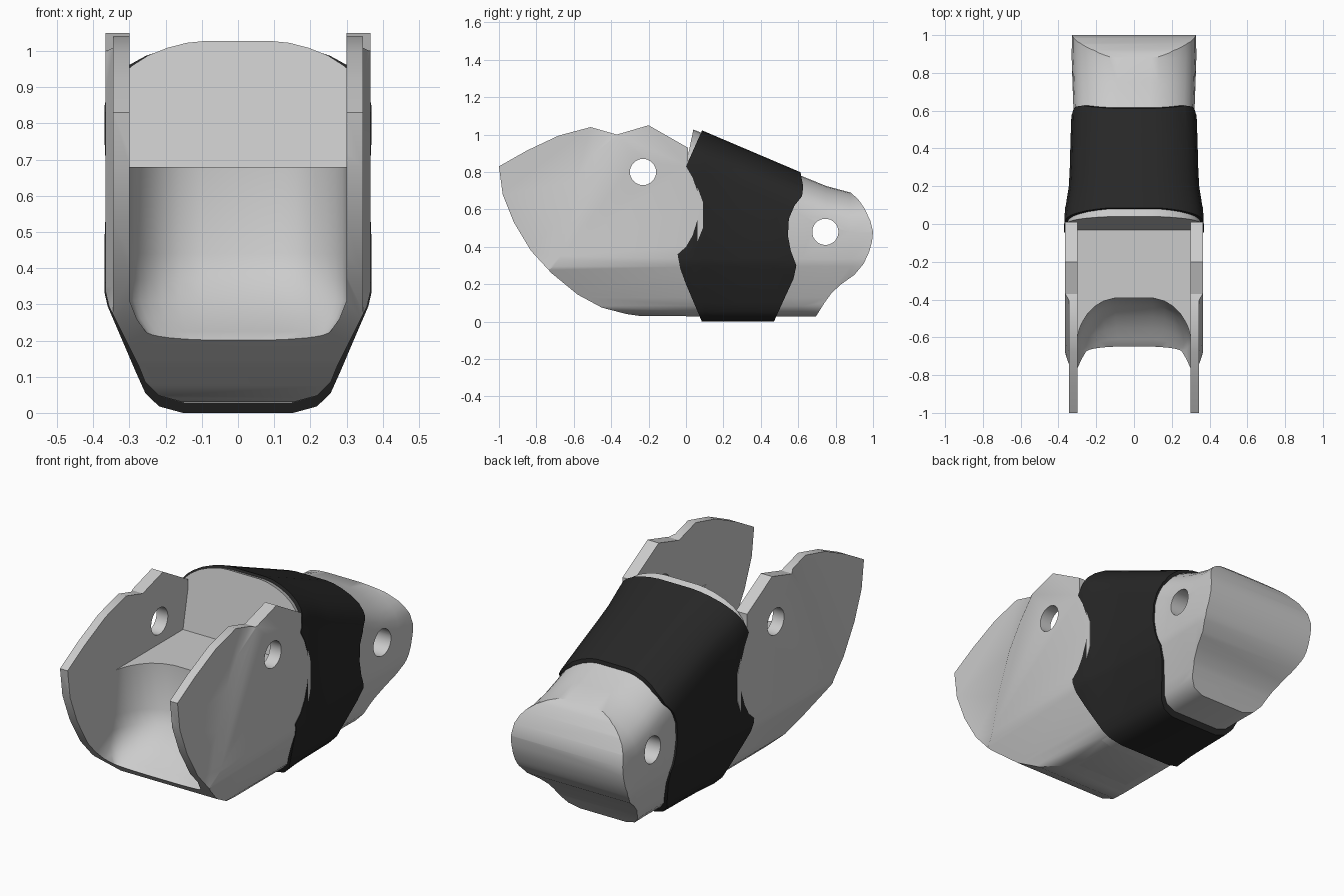
import bpy, bmesh, math

if "Cube" in bpy.data.objects:
    bpy.data.objects.remove(bpy.data.objects["Cube"])


def loft(name, rings):
    """Closed solid skinned over rings of equal point count."""
    bm = bmesh.new()
    vs = [[bm.verts.new(p) for p in r] for r in rings]
    n = len(rings[0])
    for a, b in zip(vs, vs[1:]):
        for i in range(n):
            bm.faces.new((a[i], a[(i + 1) % n], b[(i + 1) % n], b[i]))
    bm.faces.new(vs[0])
    bm.faces.new(vs[-1])
    bmesh.ops.recalc_face_normals(bm, faces=bm.faces)
    me = bpy.data.meshes.new(name)
    bm.to_mesh(me)
    bm.free()
    ob = bpy.data.objects.new(name, me)
    bpy.context.collection.objects.link(ob)
    return ob


def prism(profile, x0=-0.6, x1=0.6, shift=0.0):
    """Side profile (y, z) extruded along x; shift slides the far end in y."""
    return loft("cutter", [[(x0, y, z) for y, z in profile],
                           [(x1, y + shift, z) for y, z in profile]])


def boolean(ob, cutter, op):
    cutter.hide_render = True
    m = ob.modifiers.new("cut", 'BOOLEAN')
    m.operation, m.object, m.solver = op, cutter, 'EXACT'
    bpy.context.view_layer.objects.active = ob
    bpy.ops.object.modifier_apply(modifier=m.name)
    bpy.data.objects.remove(cutter)


def pin_hole(ob, y, z, r=0.07):
    boolean(ob, prism([(y + r * math.cos(i * math.tau / 32), z + r * math.sin(i * math.tau / 32))
                       for i in range(32)]), 'DIFFERENCE')


def section(y, w, top, bot, rounded=True):
    """Cross-section with tapered belly and optional rounded shoulders."""
    half = [(.42, bot), (.6, bot + .018), (.7, bot + .055), (.75, bot + .1),
            (.975, .295), (1, .335)]
    if rounded:
        half += [(1, top - .21), (.97, top - .145), (.91, top - .105), (.83, top - .075),
                 (.7, top - .043), (.55, top - .02), (.4, top - .005), (.27, top)]
    else:
        half += [(1, top)]
    return [(w * x, y, z) for x, z in half] + [(-w * x, y, z) for x, z in reversed(half)]


# Front yoke: belly section trimmed to the cheek outline
yoke = loft("front_yoke", [section(y, .366, 1.3, .03, False) for y in (-1.1, .3)])
boolean(yoke, prism([
    (-1, .83), (-.85, .915), (-.68, .995), (-.51, 1.04), (-.37, 1.0), (-.2, 1.05),
    (.01, .93), (.01, .83), (.05, .75), (.09, .64), (.09, .5), (.05, .4), (.07, .2), (.09, .0),
    (-.18, .0), (-.25, .031), (-.32, .041), (-.45, .075), (-.58, .145), (-.72, .26),
    (-.83, .38), (-.92, .53), (-.98, .68)]), 'INTERSECT')

# Thinner leading part of each cheek
for s in (1, -1):
    boolean(yoke, prism([
        (-.76, .2), (-.72, .35), (-.67, .55), (-.59, .75), (-.5, .89), (-.41, 1.0),
        (-.34, 1.1), (-1.2, 1.1), (-1.2, .2)], s * .345, s * .385, .09), 'DIFFERENCE')


# Slot between the cheeks: scooped lower pocket, then the clear upper part
def pocket(z, w, back, depth):
    half = [(1, -2), (1, -1), (.96, -.76), (.9, -.58), (.82, -.4), (.7, -.22),
            (.54, -.08), (.33, 0)]
    pts = [(w * x, -1.2 if d == -2 else back + depth * d, z) for x, d in half]
    return pts + [(-x, y, z) for x, y, z in reversed(pts)]


boolean(yoke, loft("cutter", [
    pocket(.185, .215, -.665, .02), pocket(.205, .235, -.645, .04), pocket(.225, .255, -.61, .06),
    pocket(.26, .28, -.55, .11), pocket(.31, .3, -.49, .15), pocket(.37, .3, -.435, .19),
    pocket(.44, .3, -.4, .21), pocket(.72, .3, -.39, .21)]), 'DIFFERENCE')
boolean(yoke, prism([(-1.2, .68), (.3, .68), (.3, 1.3), (-1.2, 1.3)], -.3, .3), 'DIFFERENCE')
pin_hole(yoke, -.23, .8)

# Core running under the sleeve and ending in the rear knuckle
core = loft("rear_knuckle", [section(*s, .028) for s in (
    (-.1, .355, 1.085), (.04, .355, 1.027), (.22, .33, .952), (.62, .321, .778),
    (.75, .326, .725), (.88, .33, .69), (1.1, .328, .685))])
boolean(core, prism([
    (-.037, .66), (.04, 1.03), (.05, 1.2), (.87, 1.2), (.88, .69), (.92, .655), (.955, .605),
    (.985, .54), (1, .48), (.995, .43), (.98, .375), (.95, .31), (.9, .25), (.83, .2),
    (.78, .155), (.74, .1), (.69, .02), (.69, 0), (0, 0), (0, .66)]), 'INTERSECT')
pin_hole(core, .745, .48)

# Dark sleeve with wavy front and rear edges
sleeve = loft("sleeve", [section(y, w, 1.025 - (y - .08) * .425, 0) for y, w in (
    (-.1, .37), (.04, .369), (.1, .361), (.2, .345), (.3, .34), (.45, .336), (.7, .327))])
boolean(sleeve, prism([
    (.085, 1.2), (.085, 1.02), (0, .83), (.035, .77), (.06, .7), (.07, .63), (.06, .54),
    (.035, .46), (0, .4), (-.045, .36), (-.03, .28), (.0, .2), (.085, .0), (.085, -.1),
    (.47, -.1), (.47, .0), (.52, .11), (.575, .23), (.59, .3), (.56, .38), (.545, .46),
    (.55, .55), (.58, .62), (.62, .67), (.627, .72), (.612, .8), (.612, 1.2)]), 'INTERSECT')
dark = bpy.data.materials.new("dark_rubber")
dark.diffuse_color = (.02, .02, .02, 1)
dark.use_nodes = True
dark.node_tree.nodes["Principled BSDF"].inputs["Base Color"].default_value = dark.diffuse_color
sleeve.data.materials.clear()
sleeve.data.materials.append(dark)

# Smooth curved faces, keep hard edges
for ob in (yoke, core, sleeve):
    bpy.ops.object.select_all(action='DESELECT')
    ob.select_set(True)
    bpy.context.view_layer.objects.active = ob
    bpy.ops.object.shade_smooth_by_angle(angle=math.radians(32))
